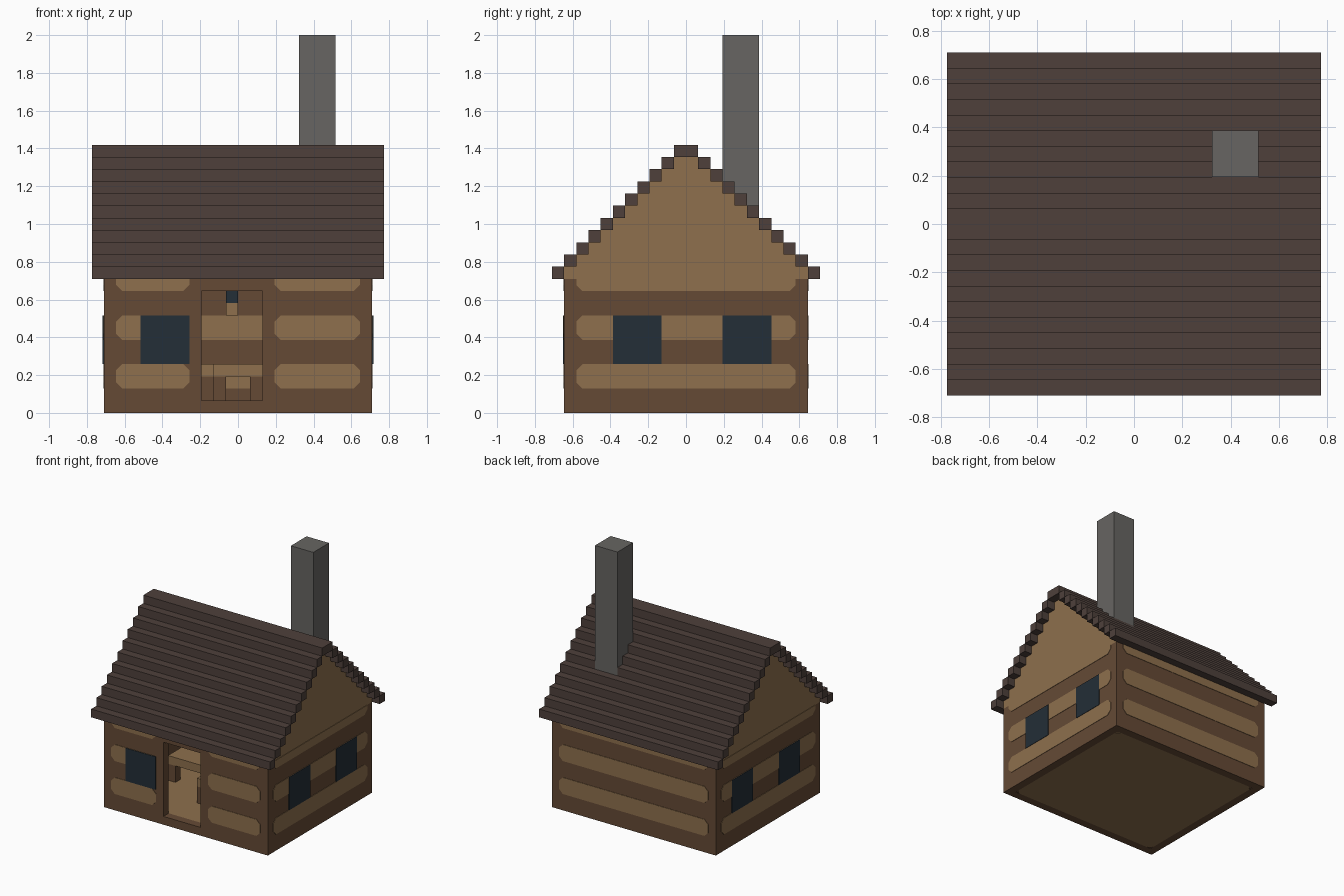
import bpy
import bmesh
from mathutils import Matrix, Vector

U = 2 / 31          # one block of the grid
T = 0.05            # thickness of painted plates, in blocks
CH = 0.5            # corner cut on the log bands, in blocks

cube = bpy.data.objects.get("Cube")
if cube:
    bpy.data.objects.remove(cube, do_unlink=True)


def material(name, rgb):
    lin = [(c / 255 / 12.92) if c < 11 else ((c / 255 + 0.055) / 1.055) ** 2.4 for c in rgb]
    mat = bpy.data.materials.new(name)
    mat.use_nodes = True
    mat.diffuse_color = (*lin, 1)
    mat.node_tree.nodes["Principled BSDF"].inputs["Base Color"].default_value = (*lin, 1)
    return mat


BROWN = material("dark wood", (101, 74, 53))
TAN = material("light wood", (142, 112, 77))
ROOF = material("roof shingle", (78, 64, 59))
GLASS = material("window glass", (35, 46, 55))
STONE = material("chimney stone", (103, 101, 98))


def finish(name, bm, mat):
    bmesh.ops.recalc_face_normals(bm, faces=bm.faces)
    bmesh.ops.scale(bm, vec=(U, U, U), verts=bm.verts)
    mesh = bpy.data.meshes.new(name)
    bm.to_mesh(mesh)
    bm.free()
    mesh.materials.append(mat)
    obj = bpy.data.objects.new(name, mesh)
    bpy.context.collection.objects.link(obj)
    return obj


def boxes(name, mat, spans):
    """One object from (x range, y range, z range) blocks."""
    bm = bmesh.new()
    for span in spans:
        mid = Vector([(a + b) / 2 for a, b in span])
        size = Vector([b - a for a, b in span])
        bmesh.ops.create_cube(bm, size=1, matrix=Matrix.Translation(mid) @ Matrix.Diagonal((*size, 1)))
    return finish(name, bm, mat)


def prism(name, mat, outline, to_3d, near, far):
    """Extrude a 2D outline between two depths."""
    bm = bmesh.new()
    face = bm.faces.new([bm.verts.new(to_3d(u, v, near)) for u, v in outline])
    out = bmesh.ops.extrude_face_region(bm, geom=[face])
    shift = Vector(to_3d(0, 0, far)) - Vector(to_3d(0, 0, near))
    verts = [g for g in out["geom"] if isinstance(g, bmesh.types.BMVert)]
    bmesh.ops.translate(bm, vec=shift, verts=verts)
    return finish(name, bm, mat)


def cut_rect(u, v, top_cut=True):
    (a, b), (c, d) = u, v
    pts = [(a, c + CH), (a + CH, c), (b - CH, c), (b, c + CH)]
    return pts + ([(b, d - CH), (b - CH, d), (a + CH, d), (a, d - CH)] if top_cut else [(b, d), (a, d)])


def on_x(u, v, w):
    return (w, u, v)


def on_y(u, v, w):
    return (u, w, v)


def on_z(u, v, w):
    return (u, v, w)


# Walls, leaving the doorway open, and the floor between them
DOOR = (-3, 2)
boxes("back_wall", BROWN, [((-11, 11), (9, 10), (0, 11))])
boxes("front_wall", BROWN, [((-11, DOOR[0]), (-10, -9), (0, 11)), ((DOOR[1], 11), (-10, -9), (0, 11)),
                            (DOOR, (-10, -9), (0, 1)), (DOOR, (-10, -9), (10, 11))])
for side, s in (("left", 1), ("right", -1)):
    boxes(side + "_wall", BROWN, [(sorted((10 * s, 11 * s)), (-9, 9), (0, 11))])
boxes("foundation", BROWN, [((-10, 10), (-9, 9), (T, 1 - T))])
prism("floor", TAN, cut_rect((-10, 10), (-9, 9)), on_z, 0, 1)

# Pale log bands on every wall, the back ones also inside
for n, (low, high) in enumerate(((2, 4), (6, 8), (10, 11))):
    full = high < 11
    for side, s in (("left", 1), ("right", -1)):
        prism(f"{side}_log_{n}", TAN, cut_rect((-9, 9), (low, high), full), on_x, 11 * s, (11 + T) * s)
    prism(f"back_log_{n}", TAN, cut_rect((-10, 10), (low, high), full), on_y, 10, 10 + T)
    prism(f"inner_back_log_{n}", TAN, cut_rect((-10, 10), (low, high), full), on_y, 9, 9 - T)
    for side, span in (("left", (3, 10)), ("right", (-10, -4))):
        prism(f"front_{side}_log_{n}", TAN, cut_rect(span, (low, high), full), on_y, -10, -10 - T)

# Windows
boxes("front_window", GLASS, [((-8, -4), (-10 - 2 * T, -10), (4, 8))])
for side, s in (("left", 1), ("right", -1)):
    xs = sorted((11 * s, (11 + 2 * T) * s))
    boxes(side + "_windows", GLASS, [(xs, (-6, -2), (4, 8)), (xs, (3, 7), (4, 8))])

# Stepped gables and roof courses
for side, s in (("left", 1), ("right", -1)):
    boxes(side + "_gable", TAN, [(sorted((10 * s, 11 * s)), (i - 10, 10 - i), (11 + i, 12 + i))
                                 for i in range(10)])
for side, s in (("front", -1), ("back", 1)):
    boxes(side + "_roof", ROOF, [((-12, 12), sorted(((10 - i) * s, (11 - i) * s)), (11 + i, 12 + i))
                                 for i in range(11)])

# Chimney
boxes("chimney", STONE, [((5, 8), (3, 6), (1, 31))])


# Furniture seen through the doorway
def table(name, xs, ys):
    boxes(name + "_top", TAN, [(xs, ys, (3, 4))])
    boxes(name + "_legs", BROWN, [((x, x + 1), (y, y + 1), (1, 3))
                                  for x in (xs[0], xs[1] - 1) for y in (ys[0], ys[1] - 1)])


table("table", (-8, -2), (-2, 3))
table("bench", (-2, 2), (-5, -2))
boxes("wall_shelf", TAN, [((-1, 0), (8, 9), (8, 9))])
boxes("shelf_vase", GLASS, [((-1, 0), (8, 9), (9, 10))])
